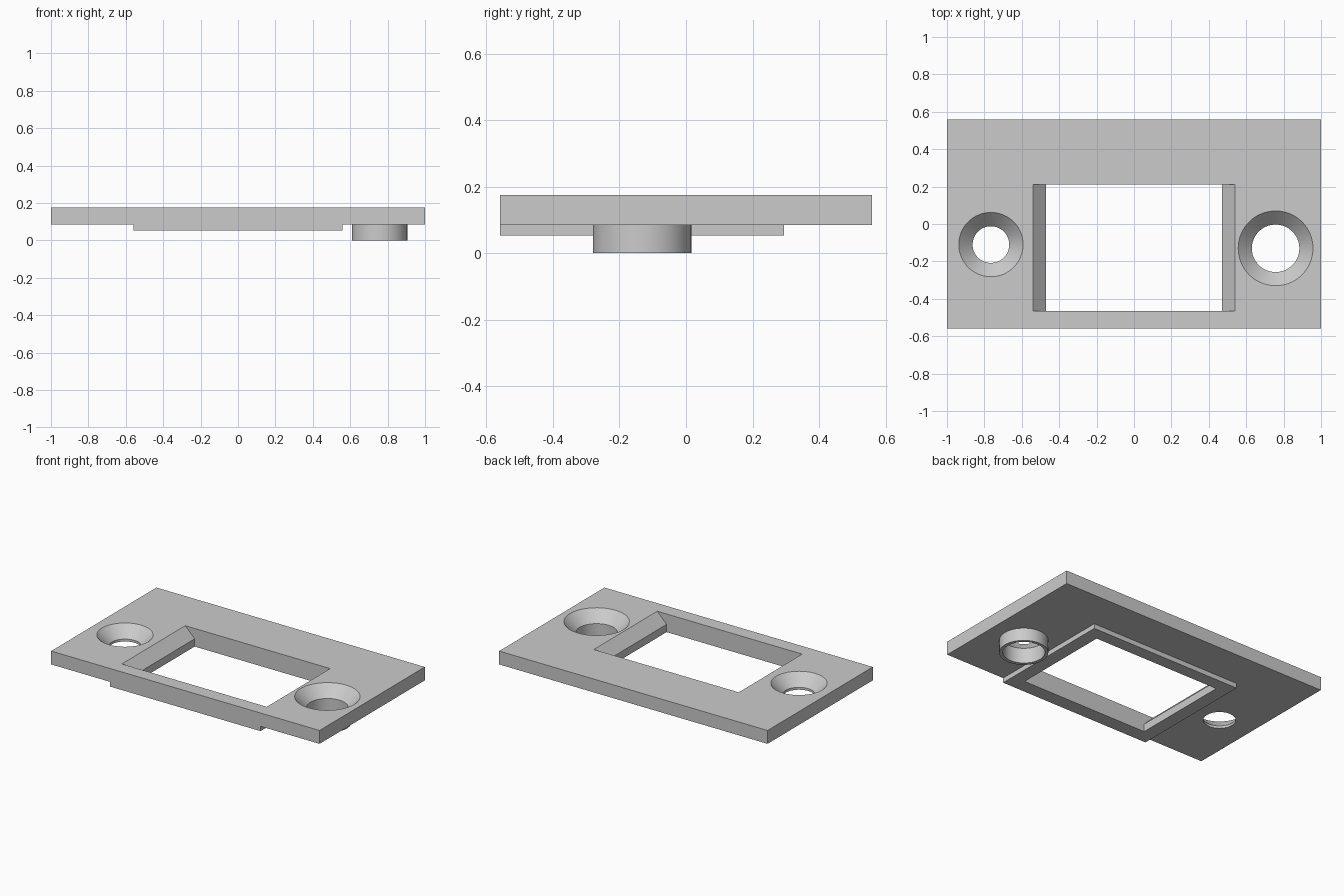
import bpy, bmesh

cube = bpy.data.objects.get("Cube")
if cube:
    bpy.data.objects.remove(cube, do_unlink=True)

grey = bpy.data.materials.new("plain grey")
grey.use_nodes = True
COLOUR = (0.6, 0.6, 0.6, 1)
grey.diffuse_color = COLOUR
grey.node_tree.nodes["Principled BSDF"].inputs["Base Color"].default_value = COLOUR

BOTTOM, TOP = 0.085, 0.175   # plate faces
RIM = 0.053                  # underside of the window rim


def make_object(name, bm):
    bmesh.ops.recalc_face_normals(bm, faces=bm.faces)
    mesh = bpy.data.meshes.new(name)
    bm.to_mesh(mesh)
    bm.free()
    mesh.materials.append(grey)
    obj = bpy.data.objects.new(name, mesh)
    bpy.context.collection.objects.link(obj)
    return obj


def prism(name, profile, y0, y1):
    """Extrude an x-z outline along y."""
    bm = bmesh.new()
    face = bm.faces.new([bm.verts.new((x, y0, z)) for x, z in profile])
    new = bmesh.ops.extrude_face_region(bm, geom=[face])["geom"]
    verts = [v for v in new if isinstance(v, bmesh.types.BMVert)]
    bmesh.ops.translate(bm, verts=verts, vec=(0, y1 - y0, 0))
    return make_object(name, bm)


def box(name, half_x, y0, y1, z0, z1):
    return prism(name, [(-half_x, z0), (half_x, z0), (half_x, z1), (-half_x, z1)], y0, y1)


def turned(name, x, y, rings, sides=64):
    """Stack circles of (radius, height) into a closed round solid."""
    bm = bmesh.new()
    loops = []
    for radius, z in rings:
        made = bmesh.ops.create_circle(bm, segments=sides, radius=radius)["verts"]
        bmesh.ops.translate(bm, verts=made, vec=(x, y, z))
        loops.append(made)
    for low, high in zip(loops, loops[1:]):
        for i in range(sides):
            j = (i + 1) % sides
            bm.faces.new((low[i], low[j], high[j], high[i]))
    bm.faces.new(loops[0])
    bm.faces.new(loops[-1])
    return make_object(name, bm)


def combine(target, tool, operation):
    mod = target.modifiers.new(tool.name, "BOOLEAN")
    mod.object, mod.operation, mod.solver = tool, operation, "EXACT"
    bpy.context.view_layer.objects.active = target
    bpy.ops.object.modifier_apply(modifier=mod.name)
    bpy.data.objects.remove(tool, do_unlink=True)


def countersink(name, x, y, top_radius, hole_radius):
    """Straight hole opening into a 45 degree cone at the top face."""
    seat = TOP - (top_radius - hole_radius)
    over = 0.02
    return turned(name, x, y, [(hole_radius, -over), (hole_radius, seat),
                               (top_radius + over, TOP + over)])


# Plate with the raised rim and the round boss underneath
plate = box("cover_plate", 1, -0.56, 0.56, BOTTOM, TOP)
combine(plate, box("window_rim", 0.56, -0.56, 0.295, RIM, 0.12), "UNION")
combine(plate, turned("screw_boss", 0.757, -0.132, [(0.148, 0), (0.148, 0.095)]), "UNION")

# Window: straight below, sloping outward at both ends above
half, wide, knee, over = 0.47, 0.54, 0.105, 0.02
right_side = [(half, 0), (half, knee), (wide, TOP), (wide, TOP + over)]
outline = right_side + [(-x, z) for x, z in reversed(right_side)]
combine(plate, prism("window_cutter", outline, -0.465, 0.21), "DIFFERENCE")

# Countersunk screw holes
combine(plate, countersink("left_hole_cutter", 0.757, -0.13, 0.2, 0.127), "DIFFERENCE")
combine(plate, countersink("right_hole_cutter", -0.765, -0.11, 0.172, 0.098), "DIFFERENCE")

# Smooth round walls, sharp edges elsewhere
bpy.ops.object.select_all(action="DESELECT")
plate.select_set(True)
bpy.context.view_layer.objects.active = plate
bpy.ops.object.shade_smooth_by_angle(angle=0.5)
